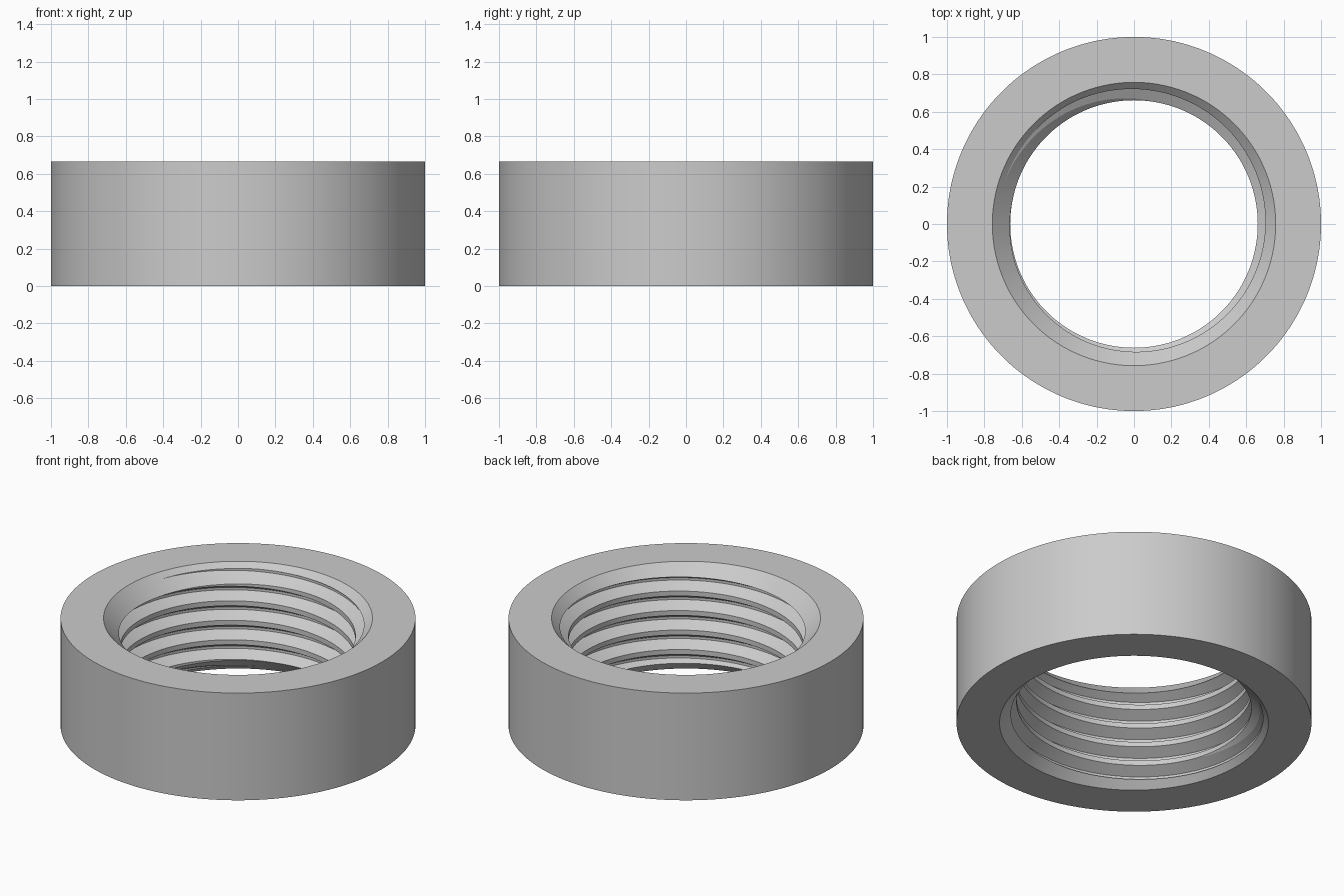
import bpy, bmesh, math

cube = bpy.data.objects.get("Cube")
if cube:
    bpy.data.objects.remove(cube)

SEGMENTS = 180
HEIGHT = 0.6667
OUTER = 1.0
MOUTH = 0.7576            # hole radius at both faces
CREST = 0.6617            # smallest thread radius
PITCH = 0.1212
DEPTH = 0.5413 * PITCH
CORNERS = (0, 0.25, 0.5625, 0.6875)   # crest, rising flank, root, falling flank
START = 0.636 - PITCH * (0.6875 + 115 / 360)


def clamp(v, low, high):
    return max(low, min(high, v))


def thread_radius(z, turn):
    """Radius of the right-handed thread at a height and fraction of a turn."""
    u = ((z - START) / PITCH - turn) % 1.0
    if u < 0.25:
        f = 0
    elif u < 0.5625:
        f = (u - 0.25) / 0.3125
    elif u < 0.6875:
        f = 1
    else:
        f = (1 - u) / 0.3125
    return CREST + DEPTH * f


def chamfer_radius(z):
    return MOUTH - min(z, HEIGHT - z)


def hole_profile(turn):
    """Thread corners plus the points where chamfers cut each thread face."""
    heights = [clamp(START + PITCH * (k + turn + c), 0, HEIGHT)
               for k in range(-7, 8) for c in CORNERS]
    points = []
    for a, b in zip(heights, heights[1:]):
        t = 0
        if b - a > 1e-7:
            mid = (a + b) / 2
            slope = 1 if mid > HEIGHT / 2 else -1
            cone = lambda z: MOUTH - (HEIGHT - z if slope > 0 else z)
            fa = thread_radius(a, turn) - cone(a)
            fb = thread_radius(b, turn) - cone(b)
            if abs(fa - fb) > 1e-9:
                t = clamp(fa / (fa - fb), 0, 1)
        for z in (a, a + t * (b - a)):
            points.append((max(thread_radius(z, turn), chamfer_radius(z)), z))
    points.append((MOUTH, HEIGHT))
    return points


# Threaded ring: hole profile plus outer wall, carried around the axis
bm = bmesh.new()
columns = []
for i in range(SEGMENTS + 1):
    turn = i / SEGMENTS
    angle = math.tau * turn
    profile = hole_profile(turn) + [(OUTER, HEIGHT), (OUTER, 0)]
    columns.append([bm.verts.new((r * math.cos(angle), r * math.sin(angle), z))
                    for r, z in profile])
for left, right in zip(columns, columns[1:]):
    for j in range(len(left)):
        k = (j + 1) % len(left)
        bm.faces.new((left[j], left[k], right[k], right[j]))
bmesh.ops.remove_doubles(bm, verts=bm.verts, dist=2e-5)
bmesh.ops.dissolve_degenerate(bm, edges=bm.edges, dist=1e-5)
bmesh.ops.recalc_face_normals(bm, faces=bm.faces)

mesh = bpy.data.meshes.new("threaded_ring")
bm.to_mesh(mesh)
bm.free()
ring = bpy.data.objects.new("threaded_ring", mesh)
bpy.context.collection.objects.link(ring)

# Plain grey metal
metal = bpy.data.materials.new("light_grey")
metal.use_nodes = True
grey = (0.6, 0.6, 0.6, 1)
metal.diffuse_color = grey
metal.node_tree.nodes["Principled BSDF"].inputs["Base Color"].default_value = grey
mesh.materials.append(metal)

bpy.ops.object.select_all(action="DESELECT")
ring.select_set(True)
bpy.context.view_layer.objects.active = ring
bpy.ops.object.shade_smooth_by_angle(angle=math.radians(12))
